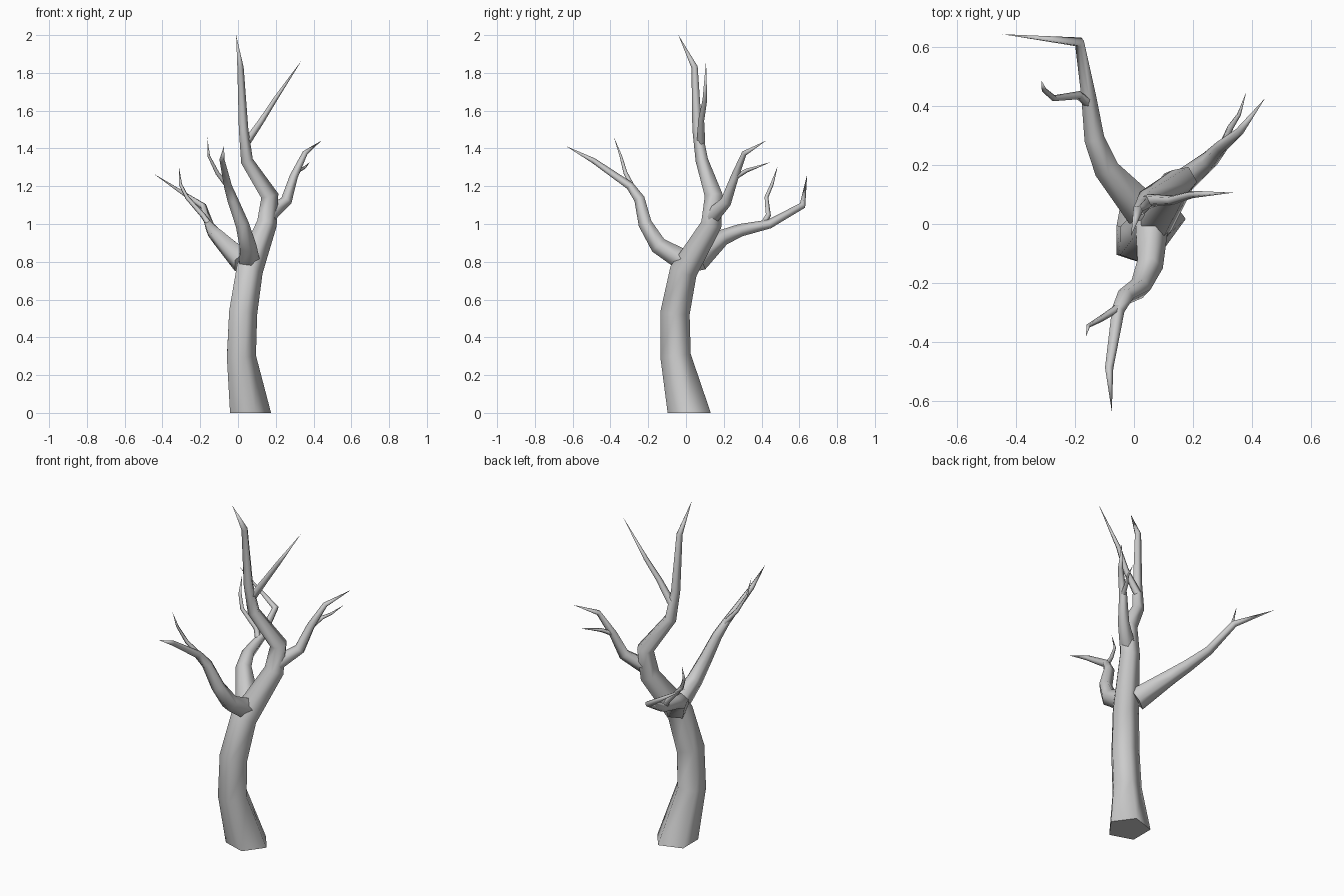
import bpy, bmesh, math
from mathutils import Vector

SIDES = 5


def limb(name, path, base_dir=None):
    """Tapered five-sided tube through (x, y, z, radius) points, ending in a point."""
    pts = [Vector(p[:3]) for p in path]
    segs = [(b - a).normalized() for a, b in zip(pts, pts[1:])]
    bm = bmesh.new()
    rings, u = [], Vector((1, 0, 0))
    for i, p in enumerate(pts[:-1]):
        if i == 0:
            t = Vector(base_dir) if base_dir else segs[0]
        else:
            t = (segs[i - 1] + segs[i]).normalized()
        u = (u - t * u.dot(t)).normalized()
        v = t.cross(u)
        ring = []
        for k in range(SIDES):
            a = math.tau * k / SIDES
            ring.append(bm.verts.new(p + path[i][3] * (u * math.cos(a) + v * math.sin(a))))
        rings.append(ring)
    tip = bm.verts.new(pts[-1])
    bm.faces.new(rings[0][::-1])
    for k in range(SIDES):
        n = (k + 1) % SIDES
        for lo, hi in zip(rings, rings[1:]):
            bm.faces.new((lo[k], lo[n], hi[n], hi[k]))
        bm.faces.new((rings[-1][k], rings[-1][n], tip))
    for f in bm.faces:
        f.smooth = len(f.verts) < 5
    bm.normal_update()
    # keep the cut base crisp
    for e in bm.edges:
        e.smooth = all(len(f.verts) < 5 for f in e.link_faces)
    me = bpy.data.meshes.new(name)
    bm.to_mesh(me)
    bm.free()
    ob = bpy.data.objects.new(name, me)
    bpy.context.collection.objects.link(ob)
    return ob


# Trunk, running up into the leader
limb("trunk", [
    (.055, .017, 0, .12), (.01, -.055, .3, .085), (.02, -.058, .53, .082),
    (.055, -.012, .755, .077), (.148, .135, 1.0, .058), (.165, .148, 1.15, .05),
    (.045, .085, 1.335, .035), (.028, .06, 1.5, .027), (.012, .046, 1.83, .018),
    (-.01, -.04, 2.0, 0)], base_dir=(0, 0, 1))

# Front branch and its twig
limb("front_branch", [
    (.055, -.01, .805, .061), (.05, -.145, .885, .048), (.02, -.215, 1.0, .038),
    (-.03, -.245, 1.13, .03), (-.055, -.295, 1.2, .023), (-.085, -.49, 1.335, .015),
    (-.075, -.635, 1.412, 0)])
limb("front_twig", [
    (-.055, -.285, 1.2, .014), (-.11, -.32, 1.27, .011), (-.155, -.345, 1.36, .007),
    (-.163, -.382, 1.46, 0)])

# Back branch and its twig
limb("back_branch", [
    (.03, .05, .80, .068), (-.095, .19, .925, .045), (-.135, .29, .965, .036),
    (-.155, .44, .998, .026), (-.185, .615, 1.095, .019), (-.445, .642, 1.265, 0)])
limb("back_twig", [
    (-.155, .41, 1.0, .017), (-.185, .435, 1.045, .015), (-.27, .425, 1.14, .011),
    (-.305, .455, 1.21, .009), (-.313, .485, 1.305, 0)])

# Right branch and its twig
limb("right_branch", [
    (.165, .14, 1.045, .045), (.255, .215, 1.12, .032), (.295, .26, 1.25, .023),
    (.355, .31, 1.375, .015), (.443, .425, 1.442, 0)])
limb("right_twig", [
    (.3, .265, 1.25, .014), (.325, .325, 1.285, .011), (.355, .37, 1.3, .007),
    (.38, .447, 1.327, 0)])

# Upper twig off the leader
limb("upper_twig", [
    (.045, .08, 1.435, .023), (.125, .08, 1.55, .017), (.195, .1, 1.66, .013),
    (.337, .106, 1.866, 0)])
